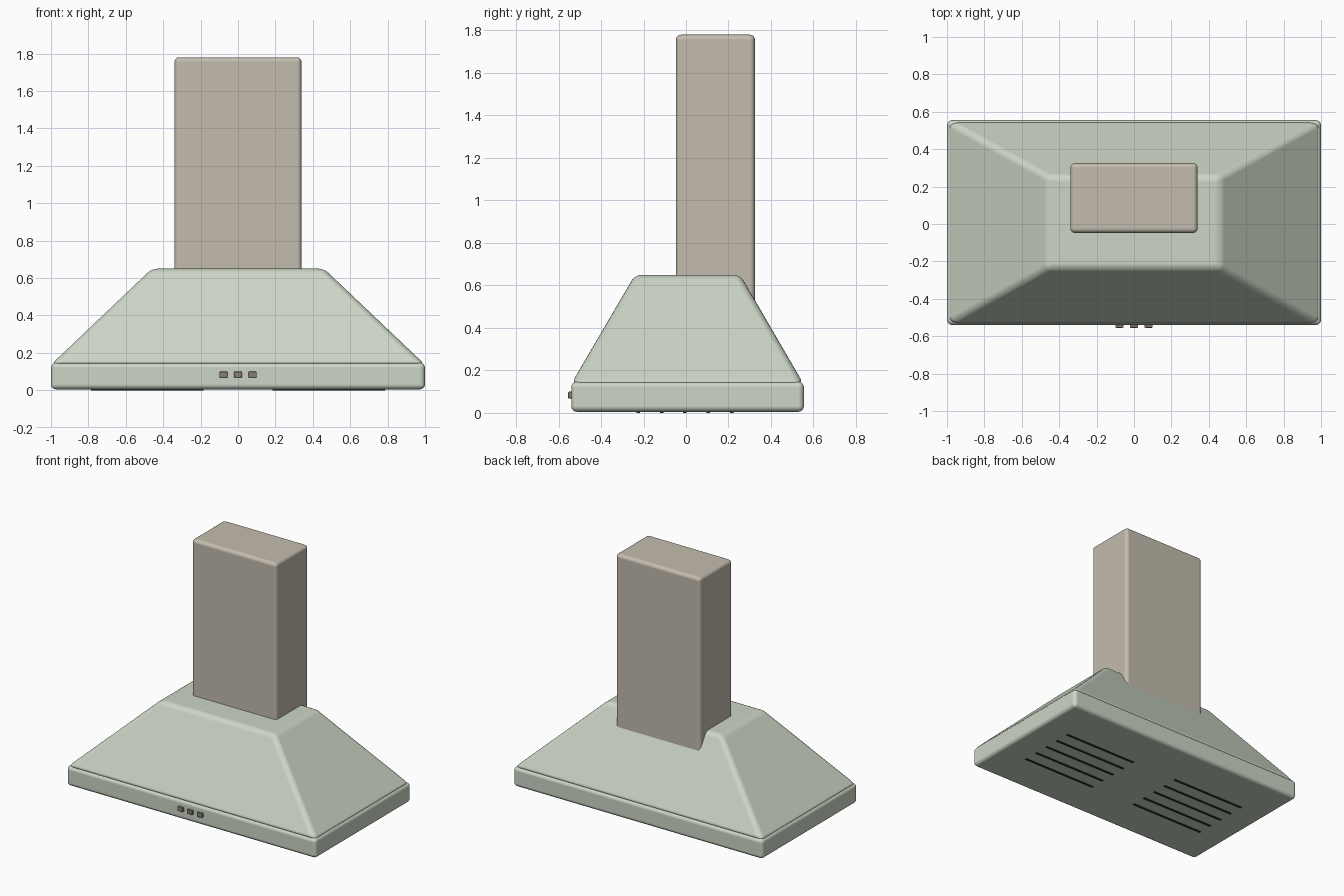
import bpy, bmesh

if "Cube" in bpy.data.objects:
    bpy.data.objects.remove(bpy.data.objects["Cube"])


def material(name, rgb):
    m = bpy.data.materials.new(name)
    m.diffuse_color = (*rgb, 1)
    m.use_nodes = True
    m.node_tree.nodes["Principled BSDF"].inputs["Base Color"].default_value = m.diffuse_color
    return m


GREEN = material("sage_enamel", (0.60, 0.67, 0.56))
BEIGE = material("warm_grey", (0.55, 0.50, 0.42))
BUTTON = material("button_grey", (0.25, 0.22, 0.17))
DARK = material("vent_dark", (0.03, 0.03, 0.03))


def tapered_box(name, bottom, top, z0, z1, mat, bevel, segments=4):
    """Box between two rectangles given as (x0, x1, y0, y1)."""
    bm = bmesh.new()
    rings = []
    for (x0, x1, y0, y1), z in ((bottom, z0), (top, z1)):
        rings.append([bm.verts.new((x, y, z)) for x, y in
                      ((x0, y0), (x1, y0), (x1, y1), (x0, y1))])
    low, high = rings
    bm.faces.new(low[::-1])
    bm.faces.new(high)
    for i in range(4):
        j = (i + 1) % 4
        bm.faces.new((low[i], low[j], high[j], high[i]))
    mesh = bpy.data.meshes.new(name)
    bm.to_mesh(mesh)
    bm.free()
    mesh.materials.append(mat)
    obj = bpy.data.objects.new(name, mesh)
    bpy.context.collection.objects.link(obj)
    if bevel:
        mod = obj.modifiers.new("rounding", 'BEVEL')
        mod.width = bevel
        mod.segments = segments
        mod.limit_method = 'ANGLE'
        for p in mesh.polygons:
            p.use_smooth = True
        mod.harden_normals = True
    return obj


def box(name, rect, z0, z1, mat, bevel=0, segments=4):
    return tapered_box(name, rect, rect, z0, z1, mat, bevel, segments)


# Lower rim, sloped canopy and chimney
box("rim", (-1, 1, -0.54, 0.555), 0.005, 0.147, GREEN, 0.027)
tapered_box("canopy", (-1, 1, -0.54, 0.553), (-0.46, 0.46, -0.24, 0.255),
            0.137, 0.65, GREEN, 0.03)
box("chimney", (-0.34, 0.34, -0.048, 0.325), 0.45, 1.78, BEIGE, 0.025)

# Control buttons on the front of the rim
for i in range(3):
    x = (i - 1) * 0.078
    box(f"button_{i + 1}", (x - 0.022, x + 0.022, -0.555, -0.53),
        0.068, 0.1, BUTTON, 0.005, 2)

# Two banks of vent slots on the underside
for side, cx in (("left", -0.485), ("right", 0.485)):
    for i in range(5):
        y = -0.005 + (i - 2) * 0.11
        box(f"vent_{side}_{i + 1}", (cx - 0.3, cx + 0.3, y - 0.008, y + 0.008),
            0, 0.012, DARK)
